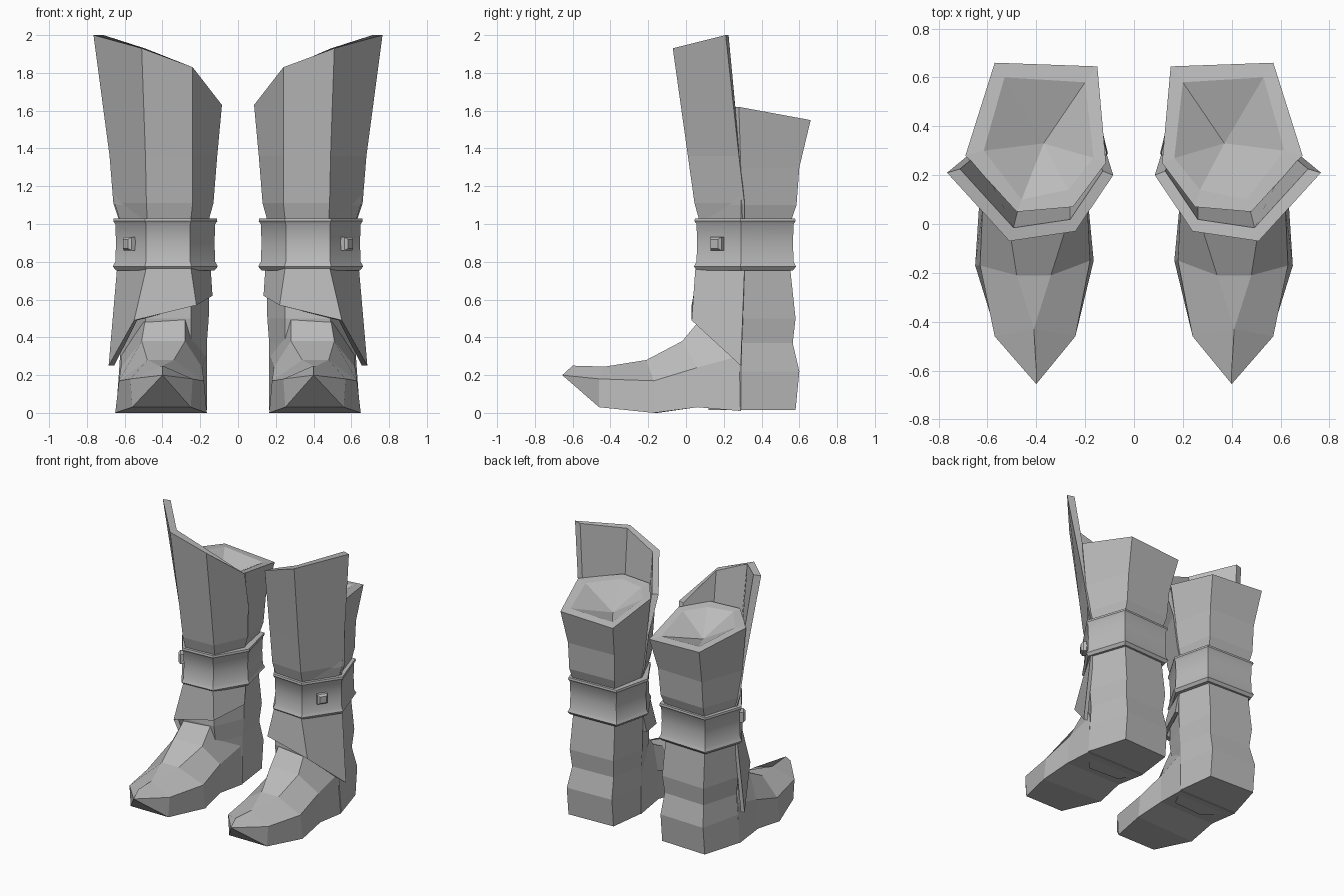
import bpy, bmesh
from mathutils import Vector, Matrix

leather = bpy.data.materials.new("grey leather")
leather.diffuse_color = (0.5, 0.5, 0.5, 1)
CENTRE = Vector((0.39, 0.32))


def finish(name, bm):
    """Make a pair of the part, mirrored left to right."""
    bmesh.ops.remove_doubles(bm, verts=bm.verts, dist=0.0005)
    bmesh.ops.recalc_face_normals(bm, faces=bm.faces)
    me = bpy.data.meshes.new(name)
    bm.to_mesh(me)
    bm.free()
    me.materials.append(leather)
    ob = bpy.data.objects.new(name, me)
    bpy.context.collection.objects.link(ob)
    mod = ob.modifiers.new("pair", "MIRROR")
    mod.use_mirror_merge = False
    return ob


def loft(name, rings):
    """Skin closed rings of points and cap both ends."""
    bm = bmesh.new()
    rows = [[bm.verts.new(p) for p in r] for r in rings]
    n = len(rows[0])
    for a, b in zip(rows, rows[1:]):
        for i in range(n):
            j = (i + 1) % n
            bm.faces.new((a[i], a[j], b[j], b[i]))
    for r in (rows[0], rows[-1]):
        if len({tuple(v.co) for v in r}) > 2:
            bm.faces.new(r)
    return finish(name, bm)


def hexa(z, x0, x1, y0, y1, b0, b1):
    """Leg section: inner side, two front, outer side, two back corners."""
    m = 0.29
    return [(x0, m, z), (0.25, y0 + .015, z), (0.49, y0, z),
            (x1, m, z), (b1, y1, z), (b0, y1 - .015, z)]


def shell(name, rows, k):
    """Thick front flap made from outer points drawn in by factor k."""
    rings = []
    for r in rows:
        inner = []
        for x, y, z in r:
            p = CENTRE + (Vector((x, y)) - CENTRE) * k
            inner.append((p.x, p.y, z))
        rings.append(r + inner[::-1])
    return loft(name, rings)


# Ankle and heel
loft("ankle", [
    hexa(0.015, .165, .645, .12, .58, .20, .56),
    hexa(0.22, .165, .63, .11, .60, .20, .56),
    hexa(0.37, .165, .62, .08, .565, .21, .54),
    hexa(0.50, .155, .63, .06, .58, .20, .55),
    hexa(0.78, .15, .63, .075, .55, .21, .54)])

# Foot: lengthwise sections from the pointed toe to the ankle
tip = (.4, -.655, .2)
loft("foot", [
    [tip, tip, (.4, -.60, .25), (.4, -.60, .25), tip, tip],
    [(.56, -.46, .03), (.57, -.46, .18), (.41, -.43, .245),
     (.41, -.43, .245), (.24, -.46, .18), (.25, -.46, .03)],
    [(.65, -.17, 0), (.63, -.17, .17), (.48, -.21, .28),
     (.34, -.21, .28), (.18, -.15, .17), (.165, -.15, 0)],
    [(.635, .06, .03), (.62, .06, .24), (.51, -.02, .38),
     (.28, -.02, .38), (.19, .06, .24), (.185, .06, .03)],
    [(.643, .29, .01), (.62, .28, .30), (.49, .08, .50),
     (.28, .08, .50), (.17, .28, .30), (.167, .29, .01)]])

# Lower front flap, slanting down to the outer side
shell("lower_flap", [
    [(.145, .30, .77), (.25, .065, .77), (.485, .05, .77), (.64, .31, .77)],
    [(.135, .27, .62), (.22, .03, .57), (.55, .03, .49), (.685, .29, .25)]], .9)

# Upper shaft with a shallow hollow inside the rim
rim = [(.115, .25, 1.61), (.25, .07, 1.62), (.48, .05, 1.62),
       (.69, .28, 1.62), (.57, .66, 1.55), (.15, .645, 1.53)]
lip = [(.165, .27, 1.60), (.27, .14, 1.61), (.46, .10, 1.61),
       (.615, .30, 1.61), (.53, .60, 1.56), (.20, .58, 1.54)]
loft("shaft", [
    hexa(1.0, .165, .62, .09, .55, .21, .54),
    hexa(1.10, .14, .65, .075, .585, .19, .55),
    hexa(1.30, .125, .665, .06, .60, .18, .55),
    rim, lip, [(.37, .33, 1.47)] * 6])

# Tall front flap, rising to the outer side
shell("upper_flap", [
    [(.155, .30, 1.02), (.25, .085, 1.02), (.48, .07, 1.02), (.63, .31, 1.02)],
    [(.13, .30, 1.11), (.24, .06, 1.11), (.485, .045, 1.11), (.66, .31, 1.11)],
    [(.11, .28, 1.36), (.24, .03, 1.36), (.49, .01, 1.36), (.68, .28, 1.36)],
    [(.085, .20, 1.63), (.24, -.03, 1.83), (.51, -.07, 1.93), (.765, .21, 2.0)]], .86)

# Strap around the ankle, with a flared edge top and bottom
base = hexa(0, .115, .655, .05, .575, .18, .56)
strap = loft("strap", [
    [(CENTRE.x + (x - CENTRE.x) * s, CENTRE.y + (y - CENTRE.y) * s, z) for x, y, _ in base]
    for z, s in ((.755, .9), (.755, .97), (.775, 1.03), (.80, .98), (.90, .965),
                 (1.0, .98), (1.015, 1.02), (1.03, 1.01), (1.03, .88))])

# Square stud on the outer front of the strap
out = Vector((.82, -.57, 0)).normalized()
side = Vector((0, 0, 1)).cross(out)
stud = []
for d, h in ((-.03, .036), (.02, .036), (.035, .024)):
    c = Vector((.567, .17, .895)) + out * d
    stud.append([tuple(c + side * (a * h) + Vector((0, 0, b * h)))
                 for a, b in ((-1, -1), (1, -1), (1, 1), (-1, 1))])
loft("stud", stud)

# Soften only the strap
bpy.context.view_layer.objects.active = strap
strap.select_set(True)
bpy.ops.object.shade_smooth_by_angle(angle=0.6)
